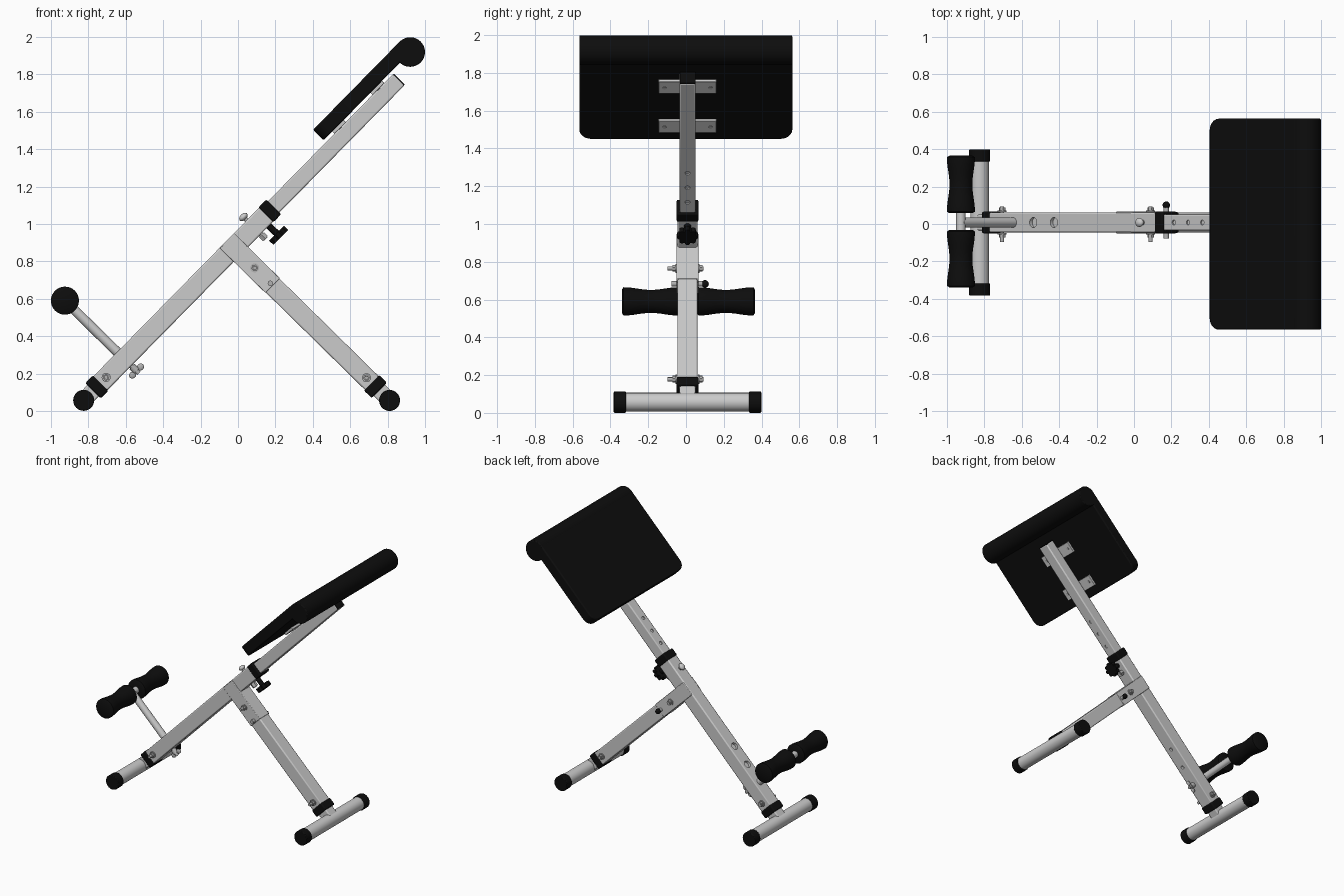
import bpy, bmesh, math
from mathutils import Matrix, Vector

if "Cube" in bpy.data.objects:
    bpy.data.objects.remove(bpy.data.objects["Cube"])


def material(name, value):
    m = bpy.data.materials.new(name)
    m.use_nodes = True
    color = (value, value, value, 1)
    m.diffuse_color = color
    m.node_tree.nodes["Principled BSDF"].inputs["Base Color"].default_value = color
    return m


STEEL = material("painted steel grey", 0.6)
BOLT = material("bolt grey", 0.45)
BLACK = material("black vinyl", 0.004)

# Slanted frame: local x runs up the beam, local z is square to it, origin at the clamp
FRAME = Matrix.Translation((0.17, 0.008, 1.07)) @ Matrix.Rotation(math.radians(-45.5), 4, 'Y')
TURN = {'x': Matrix.Rotation(math.pi / 2, 4, 'Y'),
        'y': Matrix.Rotation(-math.pi / 2, 4, 'X'),
        'z': Matrix.Identity(4)}
LEG = -0.274      # leg position along the beam
LEG_FOOT = -1.167
BEAM_FOOT = -1.42


def finish(name, bm, mat, bevel=0):
    mesh = bpy.data.meshes.new(name)
    bmesh.ops.recalc_face_normals(bm, faces=bm.faces)
    bm.to_mesh(mesh)
    bm.free()
    mesh.materials.append(mat)
    ob = bpy.data.objects.new(name, mesh)
    bpy.context.collection.objects.link(ob)
    ob.matrix_world = FRAME
    if bevel:
        mod = ob.modifiers.new("edges", 'BEVEL')
        mod.width, mod.segments = bevel, 2
        mod.limit_method = 'ANGLE'
    return ob


def box_mesh(xs, ys, zs):
    bm = bmesh.new()
    bmesh.ops.create_cube(bm, size=1)
    for v in bm.verts:
        for i, (a, b) in enumerate((xs, ys, zs)):
            v.co[i] = b if v.co[i] > 0 else a
    return bm


def box(name, xs, half_y, zs, mat, bevel=0.008):
    return finish(name, box_mesh(xs, (-half_y, half_y), zs), mat, bevel)


def add_cyl(bm, center, axis, r, length, sides=24):
    m = Matrix.Translation(center) @ TURN[axis]
    bmesh.ops.create_cone(bm, cap_ends=True, segments=sides, radius1=r, radius2=r,
                          depth=length, matrix=m)


def cyl(name, center, axis, r, length, mat, sides=24, bevel=0):
    bm = bmesh.new()
    add_cyl(bm, center, axis, r, length, sides)
    return finish(name, bm, mat, bevel)


def ball(name, center, scale, mat):
    bm = bmesh.new()
    m = Matrix.Translation(center) @ Matrix.Diagonal((*scale, 1))
    bmesh.ops.create_uvsphere(bm, u_segments=16, v_segments=10, radius=1, matrix=m)
    return finish(name, bm, mat)


def drill(ob, holes):
    """Sink round holes, each given as x, z and radius."""
    bm = bmesh.new()
    for x, z, r in holes:
        add_cyl(bm, (x, 0, z), 'z', r, 0.04, 20)
    cutter = finish(ob.name + "_hole_cutter", bm, BOLT)
    cutter.hide_render = True
    cutter.hide_set(True)
    mod = ob.modifiers.new("holes", 'BOOLEAN')
    mod.operation, mod.object = 'DIFFERENCE', cutter


def bolt(name, x, z):
    cyl(name + "_shaft", (x, -0.01, z), 'y', 0.011, 0.19, BOLT, 12)
    for side, label in ((-1, "head"), (1, "nut")):
        cyl(f"{name}_{label}_washer", (x, side * 0.06, z), 'y', 0.024, 0.008, BOLT)
        cyl(f"{name}_{label}", (x, side * 0.07, z), 'y', 0.018, 0.02, BOLT, 6)


# Main beam with height holes, and its lower stub
beam = box("main_beam", (-1.30, 0), 0.053, (-0.053, 0.053), STEEL)
drill(beam, [(x, z, r) for x in (-0.958, -0.80) for z, r in ((0.053, 0.027), (-0.053, 0.013))])
box("beam_stub", (BEAM_FOOT, -1.28), 0.043, (-0.043, 0.043), STEEL)
box("beam_lower_collar", (-1.348, -1.29), 0.058, (-0.058, 0.058), BLACK)
bolt("beam_lower_bolt", -1.248, 0)

# Sliding upper tube and clamp
tube = box("sliding_tube", (-0.1, 0.985), 0.043, (-0.043, 0.043), STEEL)
drill(tube, [(x, z, 0.013) for x in (0.105, 0.213, 0.322) for z in (0.055, -0.055)])
box("tube_end_plug", (0.98, 0.988), 0.041, (-0.041, 0.041), BLACK, 0)
box("clamp_collar", (-0.03, 0.03), 0.058, (-0.056, 0.056), BLACK)

# Rear leg, joint sleeve and their bolts
box("leg_sleeve", (LEG - 0.055, LEG + 0.055), 0.058, (-0.291, 0.051), STEEL, 0.004)
box("leg", (LEG - 0.052, LEG + 0.052), 0.053, (-1.05, -0.1), STEEL)
box("leg_stub", (LEG - 0.043, LEG + 0.043), 0.043, (LEG_FOOT, -1.03), STEEL)
box("leg_collar", (LEG - 0.058, LEG + 0.058), 0.058, (-1.09, -1.032), BLACK)
bolt("joint_bolt", LEG, -0.156)
bolt("leg_lower_bolt", LEG, -0.994)
cyl("locking_pin", (LEG, 0.0, -0.273), 'y', 0.014, 0.17, BOLT, 16)
ball("locking_pin_knob", (LEG, 0.093, -0.273), (0.02, 0.02, 0.02), BLACK)

# Cross feet with end caps
for name, x, z in (("beam_foot", BEAM_FOOT, 0), ("leg_foot", LEG, LEG_FOOT)):
    cyl(name, (x, 0, z), 'y', 0.05, 0.77, STEEL, 32)
    for side, label in ((1, "left"), (-1, "right")):
        cyl(f"{name}_cap_{label}", (x, side * 0.358, z), 'y', 0.056, 0.065, BLACK, 32, 0.005)

# Clamp knob with a lobed grip
bm = bmesh.new()
add_cyl(bm, (-0.06, 0, -0.075), 'z', 0.018, 0.08)
add_cyl(bm, (-0.06, 0, -0.125), 'z', 0.045, 0.032)
for i in range(8):
    a = i * math.tau / 8
    add_cyl(bm, (-0.06 + 0.042 * math.cos(a), 0.042 * math.sin(a), -0.125), 'z', 0.014, 0.032, 12)
finish("clamp_knob", bm, BLACK)

# Adjusting bolt through the beam below the clamp
cyl("adjusting_bolt", (-0.122, 0, -0.01), 'z', 0.013, 0.16, BOLT, 16)
ball("adjusting_bolt_head", (-0.122, 0, 0.078), (0.027, 0.024, 0.017), STEEL)
cyl("adjusting_bolt_nut", (-0.122, 0, -0.072), 'z', 0.022, 0.03, BOLT, 6)

# Roller post, axle and wing nut
POST, AXLE = -1.11, 0.445
cyl("roller_post", (POST, 0, AXLE / 2), 'z', 0.026, AXLE, STEEL)
cyl("roller_axle", (POST, 0, AXLE), 'y', 0.025, 0.66, STEEL)
cyl("post_screw", (POST, 0, -0.07), 'z', 0.013, 0.08, BOLT, 16)
cyl("wing_nut_hub", (POST, 0, -0.075), 'z', 0.02, 0.035, BOLT, 16)
for side in (-1, 1):
    ball("wing_nut_wing", (POST + side * 0.03, 0, -0.092), (0.02, 0.008, 0.018), BOLT)


def foam_roller(name, y0, y1):
    """Waisted foam roller turned about its axle."""
    bm = bmesh.new()
    steps = 24
    radii = [0.068 + 0.007 * math.cos(2 * math.tau * (i / steps - 0.5) / 2 + math.pi)
             for i in range(steps + 1)]
    profile = [(y0, 0), (y0, 0.062)]
    for i, r in enumerate(radii):
        t = i / steps
        profile.append((y0 + 0.008 + (y1 - y0 - 0.016) * t, r))
    profile += [(y1, 0.062), (y1, 0)]
    verts = [bm.verts.new((POST, y, AXLE + r)) for y, r in profile]
    edges = [bm.edges.new(pair) for pair in zip(verts, verts[1:])]
    bmesh.ops.spin(bm, geom=verts + edges, cent=(POST, 0, AXLE), axis=(0, 1, 0),
                   angle=math.tau, steps=32)
    bmesh.ops.remove_doubles(bm, verts=bm.verts, dist=0.0002)
    finish(name, bm, BLACK)


foam_roller("foam_roller_left", 0.05, 0.357)
foam_roller("foam_roller_right", -0.347, -0.04)

# Padded board: flat slab with two rounded lower corners
PAD_Y = -0.009
bm = box_mesh((0.471, 1.132), (PAD_Y - 0.564, PAD_Y + 0.564), (0.059, 0.139))
corners = [e for e in bm.edges if all(v.co.x < 0.5 for v in e.verts)
           and abs(e.verts[0].co.z - e.verts[1].co.z) > 0.01]
bmesh.ops.bevel(bm, geom=corners, offset=0.065, segments=6, profile=0.5, affect='EDGES')
finish("pad_board", bm, BLACK, 0.008)
cyl("pad_roll", (1.132, PAD_Y, 0.06), 'y', 0.079, 1.128, BLACK, 48, 0.006)

# Pad mounting plates with screws
for label, x in (("lower", 0.58), ("upper", 0.872)):
    box(f"pad_plate_{label}", (x - 0.044, x + 0.044), 0.153, (0.042, 0.062), STEEL, 0.003)
    for y in (-0.122, 0.122):
        cyl("pad_plate_screw", (x, y, 0.041), 'z', 0.01, 0.006, BOLT, 12)

# Smooth round parts, keep hard edges crisp
bpy.ops.object.select_all(action='DESELECT')
for ob in bpy.context.collection.objects:
    if ob.type == 'MESH' and not ob.hide_render:
        ob.select_set(True)
        bpy.context.view_layer.objects.active = ob
bpy.ops.object.shade_smooth_by_angle(angle=math.radians(35))
